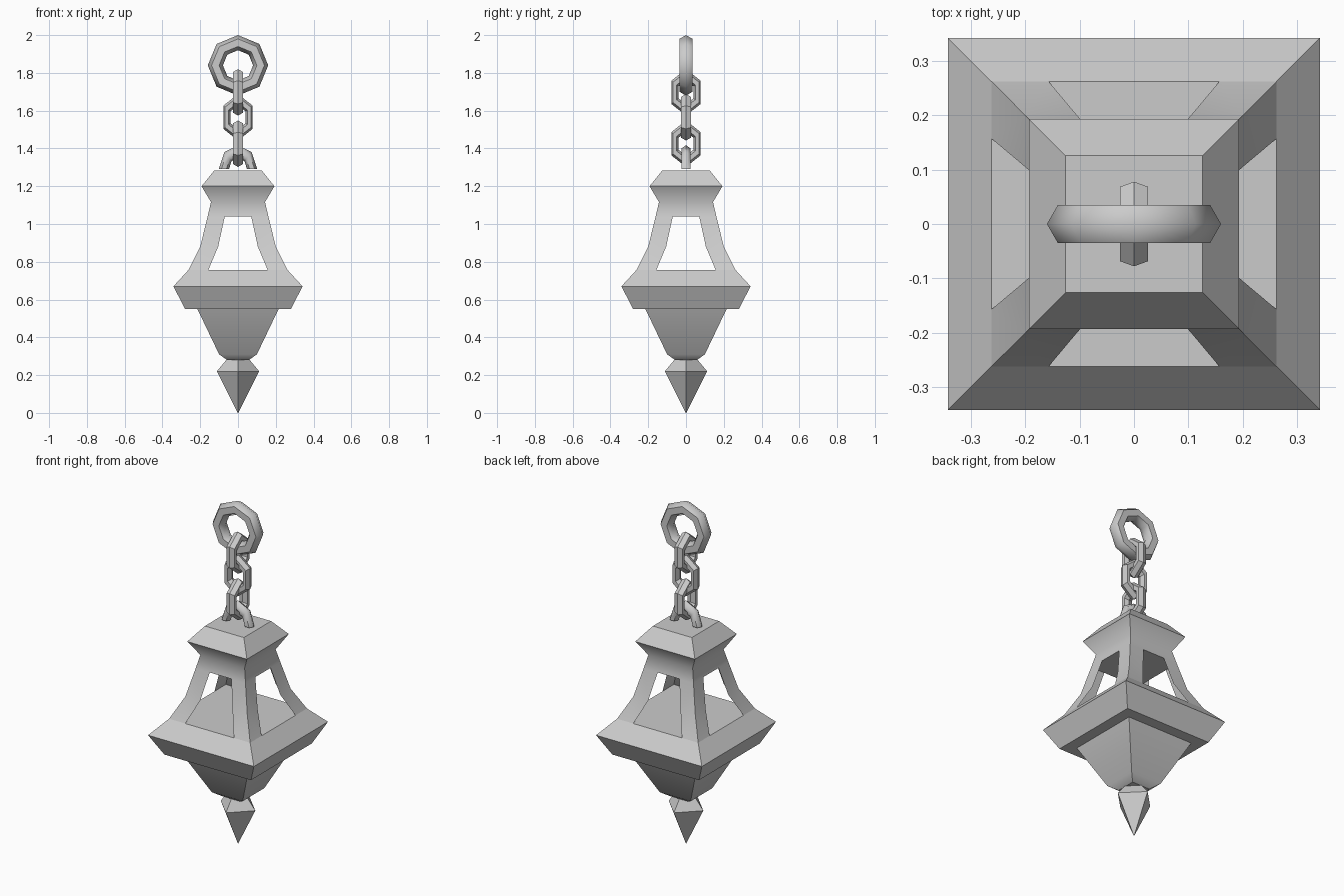
import bpy, bmesh
from math import sin, cos, pi, radians
from mathutils import Vector, Matrix

if "Cube" in bpy.data.objects:
    bpy.data.objects.remove(bpy.data.objects["Cube"])


def finish(name, bm, angle):
    bmesh.ops.remove_doubles(bm, verts=bm.verts, dist=1e-5)
    bmesh.ops.recalc_face_normals(bm, faces=bm.faces)
    me = bpy.data.meshes.new(name)
    bm.to_mesh(me)
    bm.free()
    ob = bpy.data.objects.new(name, me)
    bpy.context.collection.objects.link(ob)
    bpy.ops.object.select_all(action='DESELECT')
    ob.select_set(True)
    bpy.context.view_layer.objects.active = ob
    bpy.ops.object.shade_smooth_by_angle(angle=radians(angle))
    return ob


def square_stack(name, profile, turn=pi / 4, angle=30):
    """Four-sided stack from (z, corner radius) pairs, capped at both ends."""
    bm = bmesh.new()
    rings = [[bm.verts.new((r * cos(turn + k * pi / 2), r * sin(turn + k * pi / 2), z))
              for k in range(4)] for z, r in profile]
    for a, b in zip(rings, rings[1:]):
        for k in range(4):
            n = (k + 1) % 4
            bm.faces.new((a[k], a[n], b[n], b[k]))
    bm.faces.new(rings[0])
    bm.faces.new(rings[-1])
    return finish(name, bm, angle)


def half(profile):
    """Half-widths to corner radii."""
    return [(z, h * 2 ** 0.5) for z, h in profile]


def chain_ring(name, z, R, r, sides, along_x=True, width=1.0, height=1.0, arch=False, angle=30):
    """Upright ring with a hexagonal tube; an arch keeps only its upper half."""
    bm = bmesh.new()
    rings = []
    for i in range(sides):
        a = pi / 2 + 2 * pi * i / sides
        ring = []
        for j in range(6):
            b = j * pi / 3
            d = R + r * cos(b)
            u, v, w = d * cos(a) * width, r * sin(b), d * sin(a) * height
            ring.append(bm.verts.new((u, v, z + w) if along_x else (v, u, z + w)))
        rings.append(ring)
    for i in range(sides):
        p, q = rings[i], rings[(i + 1) % sides]
        for j in range(6):
            n = (j + 1) % 6
            bm.faces.new((p[j], p[n], q[n], q[j]))
    if arch:
        low = [v for v in bm.verts if v.co.z < z - 0.01]
        bmesh.ops.delete(bm, geom=low, context='VERTS')
    return finish(name, bm, angle)


# lantern base rim with floor, upper cap with ceiling, lower body
square_stack("base_rim", half([(0.55, 0.28), (0.67, 0.342), (0.757, 0.262)]))
square_stack("cap", half([(1.04, 0.161), (1.116, 0.143), (1.20, 0.193), (1.283, 0.126)]), angle=50)
square_stack("lower_body", half([(0.55, 0.215), (0.31, 0.10), (0.28, 0.058)]))

# hanging finial, turned by an eighth
square_stack("finial", [(0.285, 0.058), (0.22, 0.112), (0.0, 0.002)], turn=0)

# corner posts: bent sheets left and right of each window (z, outer, window half-width)
bm = bmesh.new()
rows = [(0.757, 0.262, 0.157), (0.88, 0.20, 0.105), (1.04, 0.161, 0.07)]
for k in range(4):
    rot = Matrix.Rotation(k * pi / 2, 3, 'Z')
    for s in (-1, 1):
        for (z0, h0, w0), (z1, h1, w1) in zip(rows, rows[1:]):
            quad = [(s * w0, -h0, z0), (s * h0, -h0, z0), (s * h1, -h1, z1), (s * w1, -h1, z1)]
            bm.faces.new([bm.verts.new(rot @ Vector(c)) for c in quad])
finish("window_posts", bm, 30)

# chain: fixed arch on the cap, three links, top ring
chain_ring("cap_loop", 1.29, 0.075, 0.027, 8, height=1.25, arch=True, angle=61)
for i, z in enumerate((1.425, 1.565, 1.697)):
    chain_ring(f"chain_link_{i + 1}", z, 0.093, 0.03, 6, along_x=(i == 1), width=0.73)
chain_ring("top_ring", 1.84, 0.12, 0.04, 8, angle=61)
